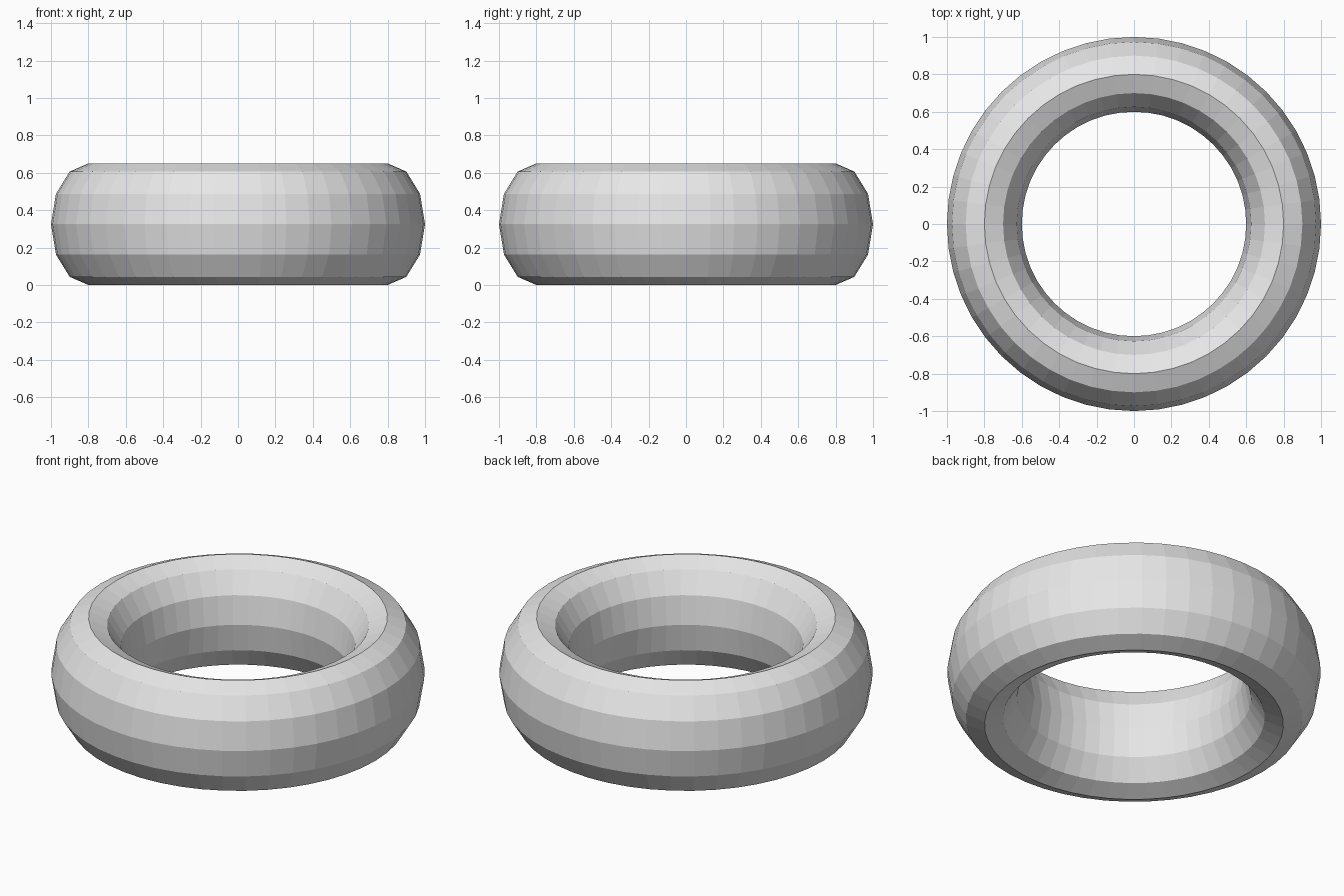
import bpy

cube = bpy.data.objects.get("Cube")
if cube:
    bpy.data.objects.remove(cube, do_unlink=True)

# Plain light grey
grey = bpy.data.materials.new("light_grey")
grey.use_nodes = True
colour = (0.8, 0.8, 0.8, 1.0)
grey.diffuse_color = colour
grey.node_tree.nodes["Principled BSDF"].inputs["Base Color"].default_value = colour

# Faceted ring, stretched upright so its cross-section is a tall ellipse
HEIGHT, TUBE = 0.65, 0.2
bpy.ops.mesh.primitive_torus_add(
    major_segments=48, minor_segments=12,
    major_radius=1 - TUBE, minor_radius=TUBE,
    location=(0, 0, HEIGHT / 2))
ring = bpy.context.object
ring.name = "ring"
ring.scale.z = HEIGHT / (2 * TUBE)
bpy.ops.object.transform_apply(location=True, rotation=False, scale=True)
bpy.ops.object.shade_flat()
ring.data.materials.append(grey)
